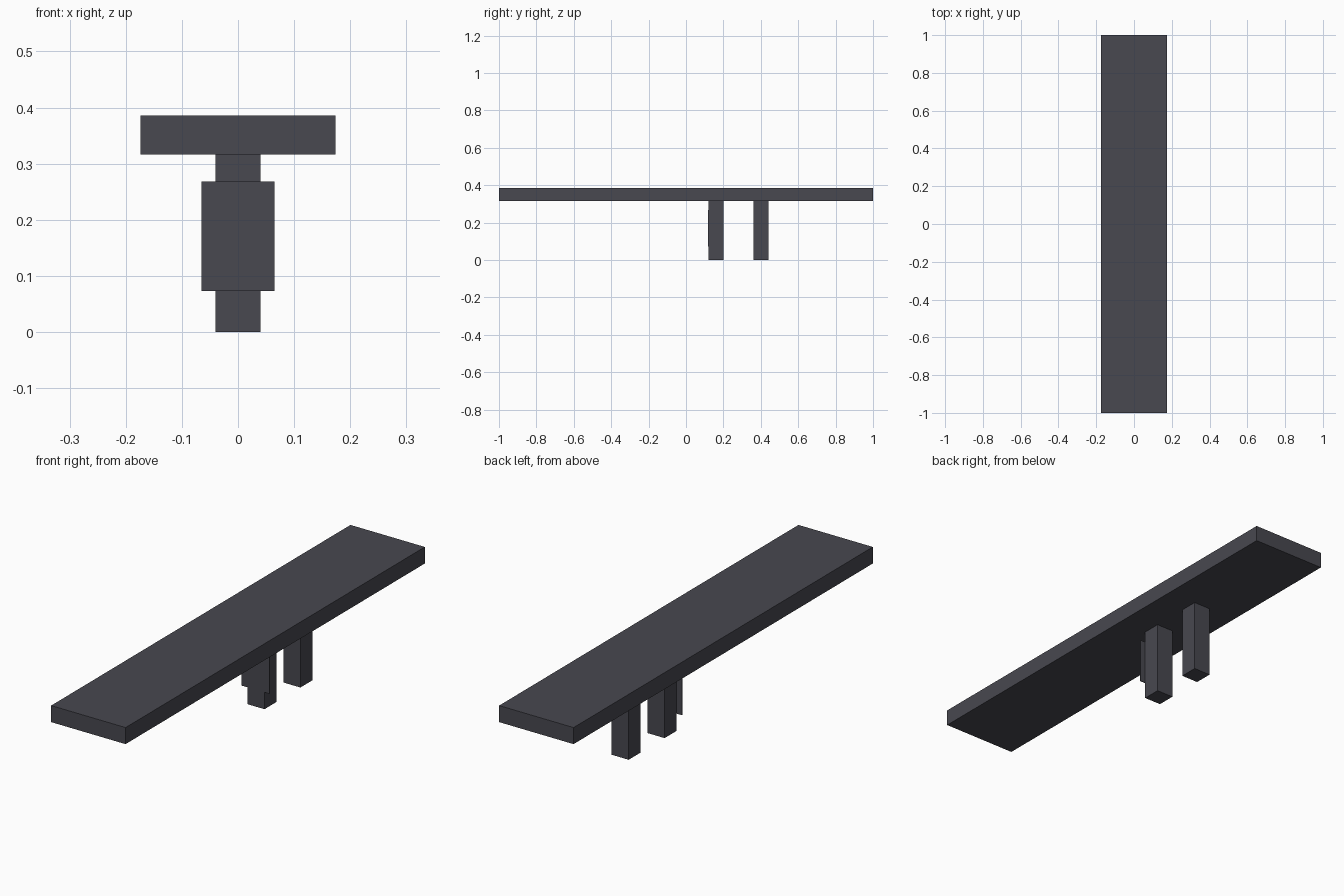
import bpy

if "Cube" in bpy.data.objects:
    bpy.data.objects.remove(bpy.data.objects["Cube"])

# Single dark grey colour
dark_grey = bpy.data.materials.new("dark_grey")
dark_grey.diffuse_color = (0.065, 0.065, 0.08, 1.0)
dark_grey.use_nodes = True
dark_grey.node_tree.nodes["Principled BSDF"].inputs["Base Color"].default_value = dark_grey.diffuse_color


def box(name, x, y, z):
    """Box from (min, max) ranges on each axis."""
    bpy.ops.mesh.primitive_cube_add(size=1, location=[(a + b) / 2 for a, b in (x, y, z)])
    ob = bpy.context.object
    ob.name = name
    ob.scale = [b - a for a, b in (x, y, z)]
    bpy.ops.object.transform_apply(location=False, rotation=False, scale=True)
    ob.data.materials.append(dark_grey)
    return ob


# Long flat top slab
box("top_slab", (-0.174, 0.174), (-1, 1), (0.316, 0.386))

# Two square posts under the slab
for name, y in (("front_post", 0.12), ("back_post", 0.36)):
    box(name, (-0.04, 0.04), (y, y + 0.08), (0, 0.316))

# Thin plate on the face of the front post
box("front_plate", (-0.065, 0.065), (0.117, 0.12), (0.073, 0.268))
